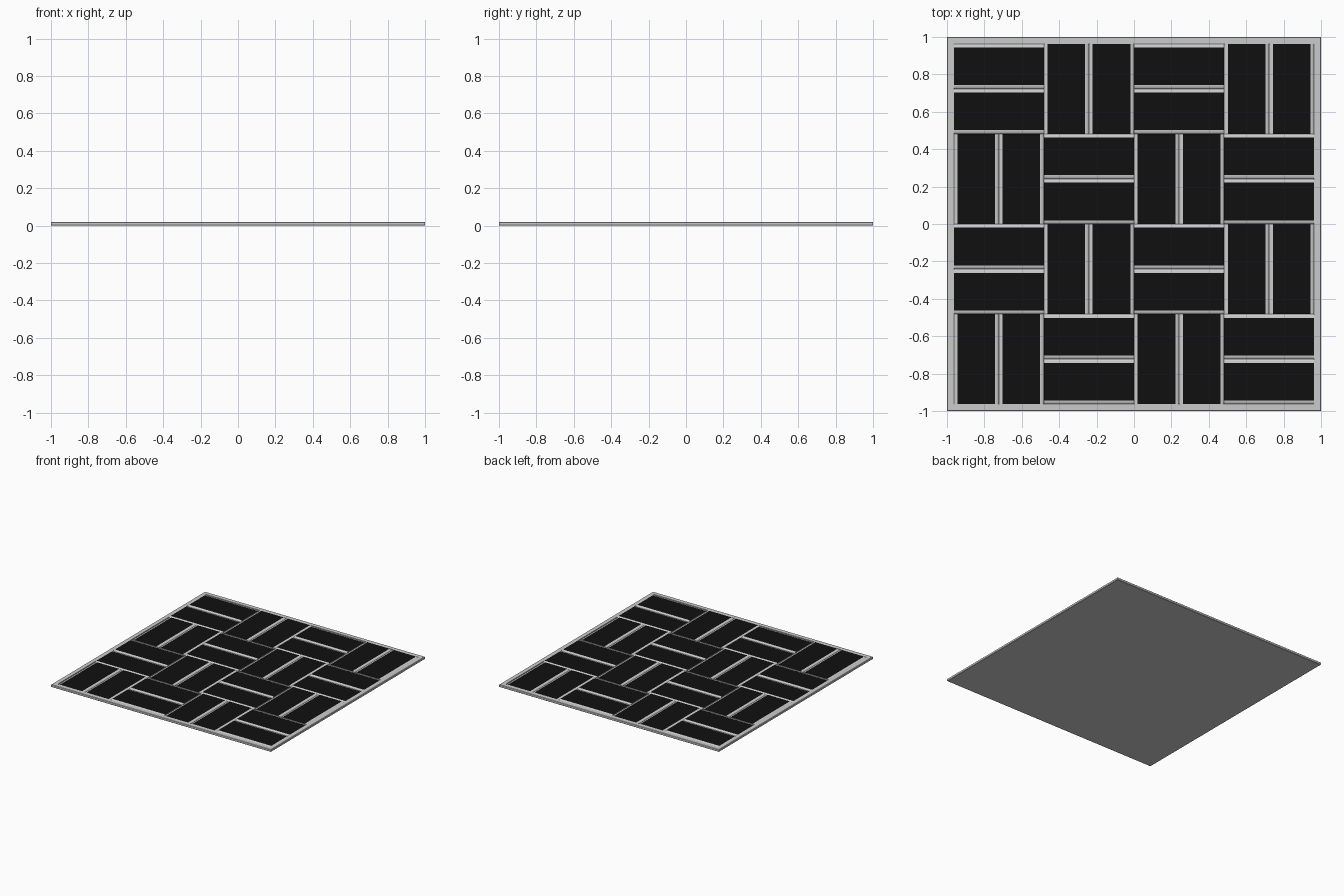
import bpy, bmesh, math

if "Cube" in bpy.data.objects:
    bpy.data.objects.remove(bpy.data.objects["Cube"])

HALF = 0.9635          # inner half size of the frame
CELL = HALF / 2        # one basket-weave cell
WIDTH = CELL / 2       # one plank
TOP = 0.02             # overall thickness
EDGE = 0.02            # width of the rounded long edges

black = bpy.data.materials.new("black_panel")
black.diffuse_color = (0.005, 0.005, 0.005, 1)
black.use_nodes = True
black.node_tree.nodes["Principled BSDF"].inputs["Base Color"].default_value = black.diffuse_color


def plank_mesh():
    """Plank along x: rounded long edges, black flat top, square ends."""
    w, drop = WIDTH / 2, 0.01
    side = []
    for i in range(5):
        a = math.pi / 2 * i / 4
        side.append((w - EDGE + EDGE * math.sin(a), TOP - drop + drop * math.cos(a)))
    profile = [(-y, z) for y, z in reversed(side)] + side + [(w, 0), (-w, 0)]
    bm = bmesh.new()
    rings = [[bm.verts.new((x, y, z)) for y, z in profile] for x in (-CELL / 2, CELL / 2)]
    n = len(profile)
    for i in range(n):
        j = (i + 1) % n
        f = bm.faces.new((rings[0][i], rings[0][j], rings[1][j], rings[1][i]))
        f.smooth = i < 9 and i != 4
        f.material_index = 1 if i == 4 else 0
    for ring in rings:
        bm.faces.new(ring)
    bmesh.ops.recalc_face_normals(bm, faces=bm.faces)
    me = bpy.data.meshes.new("plank")
    bm.to_mesh(me)
    bm.free()
    me.materials.append(None)
    me.materials.append(black)
    return me


# Planks: pairs alternating between horizontal and vertical
me = plank_mesh()
for row in range(4):
    for col in range(4):
        cx = -HALF + CELL * (col + 0.5)
        cy = HALF - CELL * (row + 0.5)
        vertical = (row + col) % 2 == 1
        for k in (-0.5, 0.5):
            ob = bpy.data.objects.new("plank", me)
            bpy.context.collection.objects.link(ob)
            if vertical:
                ob.location = (cx + k * WIDTH, cy, 0)
                ob.rotation_euler.z = math.pi / 2
            else:
                ob.location = (cx, cy + k * WIDTH, 0)

# Mitred border frame with slightly eased outer edges
c = 0.003
profile = [(HALF, 0), (1 - c, 0), (1, c), (1, TOP - c), (1 - c, TOP), (HALF, TOP)]
bm = bmesh.new()
rings = [[bm.verts.new((sx * d, sy * d, z)) for d, z in profile]
         for sx, sy in ((1, 1), (-1, 1), (-1, -1), (1, -1))]
for a in range(4):
    for i in range(len(profile)):
        j = (i + 1) % len(profile)
        b = (a + 1) % 4
        bm.faces.new((rings[a][i], rings[a][j], rings[b][j], rings[b][i]))
bmesh.ops.recalc_face_normals(bm, faces=bm.faces)
fm = bpy.data.meshes.new("border_frame")
bm.to_mesh(fm)
bm.free()
bpy.context.collection.objects.link(bpy.data.objects.new("border_frame", fm))
